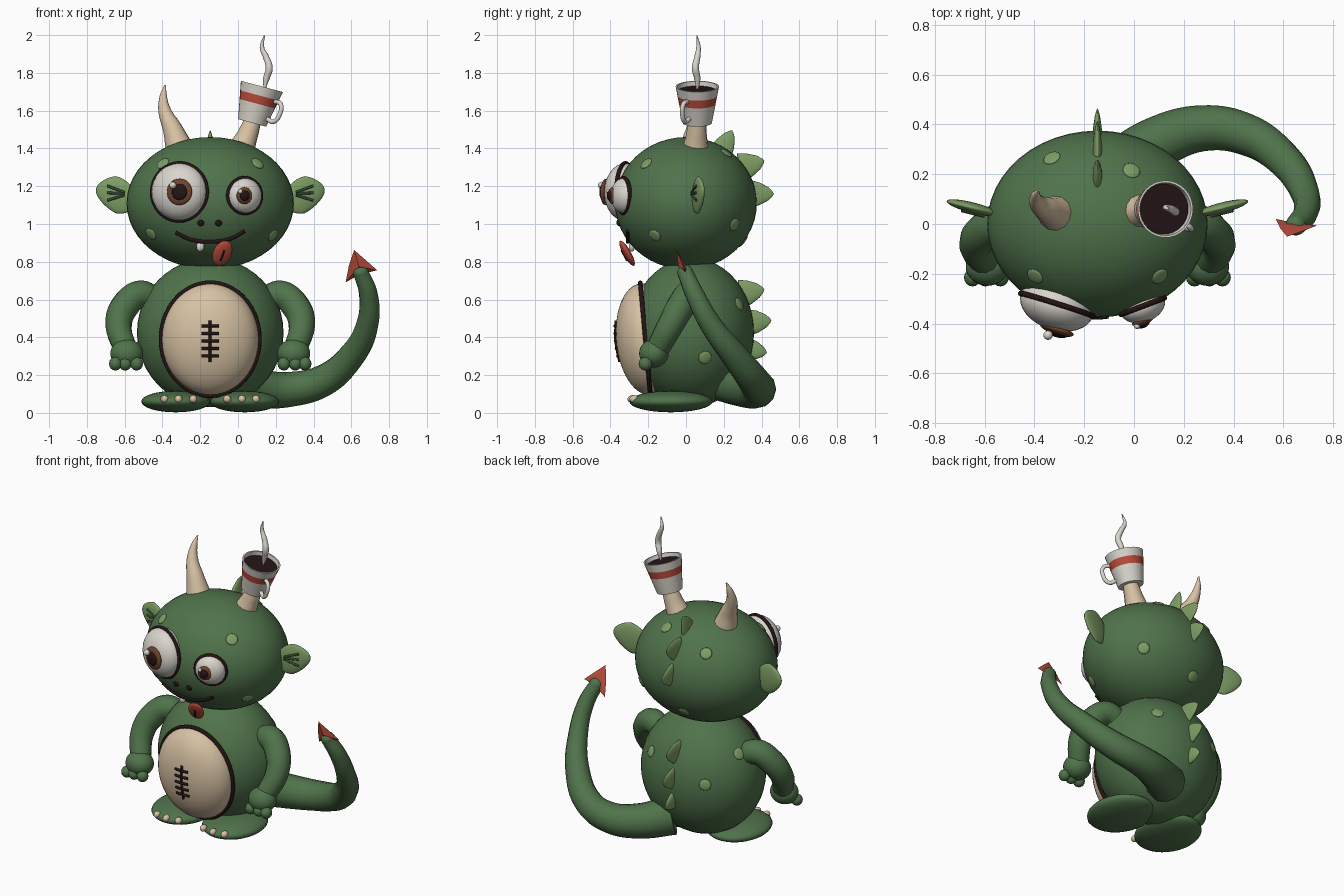
import bpy, bmesh, math
from mathutils import Vector, Matrix

if "Cube" in bpy.data.objects:
    bpy.data.objects.remove(bpy.data.objects["Cube"])


def material(name, rgb):
    m = bpy.data.materials.new(name)
    m.use_nodes = True
    m.diffuse_color = (*rgb, 1)
    m.node_tree.nodes["Principled BSDF"].inputs["Base Color"].default_value = (*rgb, 1)
    return m


GREEN = material("skin green", (0.08, 0.17, 0.07))
LIGHT = material("light green", (0.21, 0.34, 0.13))
DEEP = material("deep green", (0.03, 0.07, 0.03))
CREAM = material("cream", (0.68, 0.54, 0.37))
DARK = material("dark brown", (0.018, 0.007, 0.007))
IRIS = material("iris brown", (0.16, 0.055, 0.025))
RED = material("red", (0.5, 0.075, 0.045))
WHITE = material("off white", (0.7, 0.67, 0.61))

CX = -0.147  # body centre line
HEAD, HEAD_R = Vector((CX, 0, 1.11)), Vector((0.443, 0.375, 0.35))
BODY, BODY_R = Vector((CX, 0.03, 0.425)), Vector((0.388, 0.33, 0.395))


def aim(direction):
    return Vector(direction).to_track_quat('Z', 'Y').to_matrix().to_4x4()


def finish(name, bm, mats, matrix=Matrix(), angle=40):
    bmesh.ops.recalc_face_normals(bm, faces=bm.faces[:])
    me = bpy.data.meshes.new(name)
    bm.to_mesh(me)
    bm.free()
    ob = bpy.data.objects.new(name, me)
    bpy.context.collection.objects.link(ob)
    for m in mats:
        me.materials.append(m)
    ob.matrix_world = matrix
    bpy.ops.object.select_all(action='DESELECT')
    ob.select_set(True)
    bpy.context.view_layer.objects.active = ob
    bpy.ops.object.shade_smooth_by_angle(angle=math.radians(angle))
    return ob


def blob(name, loc, radii, mat, direction=(0, 0, 1), segs=32):
    """Ellipsoid whose local z points along direction."""
    bm = bmesh.new()
    bmesh.ops.create_uvsphere(bm, u_segments=segs, v_segments=segs // 2, radius=1)
    bm.transform(Matrix.Diagonal((*radii, 1)))
    return finish(name, bm, [mat], Matrix.Translation(loc) @ aim(direction), 180)


def tube(name, points, mat, cyclic=False):
    """Smooth tube through (x, y, z, radius) points."""
    cu = bpy.data.curves.new(name, 'CURVE')
    cu.dimensions = '3D'
    cu.bevel_depth, cu.bevel_resolution, cu.resolution_u = 1, 4, 8
    cu.use_fill_caps = True
    sp = cu.splines.new('BEZIER')
    sp.bezier_points.add(len(points) - 1)
    sp.use_cyclic_u = cyclic
    for bp, p in zip(sp.bezier_points, points):
        bp.co, bp.radius = p[:3], p[3]
        bp.handle_left_type = bp.handle_right_type = 'AUTO'
    tmp = bpy.data.objects.new(name, cu)
    bpy.context.collection.objects.link(tmp)
    me = tmp.evaluated_get(bpy.context.evaluated_depsgraph_get()).to_mesh()
    bm = bmesh.new()
    bm.from_mesh(me)
    bpy.data.objects.remove(tmp)
    bmesh.ops.remove_doubles(bm, verts=bm.verts[:], dist=1e-5)
    for f in bm.faces:
        f.material_index = 0
    return finish(name, bm, [mat], angle=60)


def lathe(name, profile, mats, matrix, rule=None):
    """Spin a (radius, height) profile around local z."""
    bm = bmesh.new()
    vs = [bm.verts.new((r, 0, h)) for r, h in profile]
    es = [bm.edges.new(p) for p in zip(vs, vs[1:])]
    bmesh.ops.spin(bm, geom=vs + es, cent=(0, 0, 0), axis=(0, 0, 1),
                   angle=math.tau, steps=32)
    bmesh.ops.remove_doubles(bm, verts=bm.verts[:], dist=1e-5)
    if rule:
        for f in bm.faces:
            f.material_index = rule(f.calc_center_median())
    return finish(name, bm, mats, matrix)


def ring(name, loc, direction, rx, ry, thick, mat):
    """Elliptical ring facing along direction."""
    m = Matrix.Translation(loc) @ aim(direction)
    pts = []
    for i in range(24):
        a = math.tau * i / 24
        pts.append((*(m @ Vector((rx * math.cos(a), ry * math.sin(a), 0))), thick))
    return tube(name, pts, mat, True)


def head_y(x, z):
    k = 1 - ((x - HEAD.x) / HEAD_R.x) ** 2 - ((z - HEAD.z) / HEAD_R.z) ** 2
    return HEAD.y - HEAD_R.y * math.sqrt(max(k, 0))


# Head, body and belly patch
blob("head", HEAD, HEAD_R, GREEN, segs=48)
blob("body", BODY, BODY_R, GREEN, segs=48)
FACING = Vector((0, -1, -0.09))
belly_mid = Vector((CX, -0.215, 0.39))
blob("belly_patch", belly_mid, (0.256, 0.296, 0.155), CREAM, FACING, 48)
ring("belly_rim", belly_mid, FACING, 0.26, 0.3, 0.012, DARK)


def belly_y(z):
    d = z - belly_mid.z
    return belly_mid.y - 0.155 * math.sqrt(1 - (d / 0.3) ** 2) - 0.07 * d - 0.002


tube("belly_seam", [(CX, belly_y(z), z, 0.008) for z in (0.27, 0.38, 0.49)], DARK)
for i in range(5):
    z = 0.3 + i * 0.04
    tube("belly_stitch", [(CX + d, belly_y(z) - 0.003 + abs(d) * 0.1, z, 0.008)
                          for d in (-0.045, 0, 0.045)], DARK)

# Paired limbs and ears
for s, side in ((-1, "right"), (1, "left")):
    def at(dx, y, z):
        return Vector((CX + s * dx, y, z))

    arm = [(0.29, 0.03, 0.59, 0.07), (0.37, 0.015, 0.625, 0.076), (0.455, -0.03, 0.56, 0.076),
           (0.485, -0.085, 0.46, 0.07), (0.45, -0.15, 0.34, 0.062)]
    tube(side + "_arm", [(*at(*p[:3]), p[3]) for p in arm], GREEN)
    blob(side + "_hand", at(0.442, -0.17, 0.315), (0.087, 0.078, 0.075), GREEN)
    for dx in (0.39, 0.45, 0.502):
        blob(side + "_finger", at(dx, -0.215, 0.26), (0.034, 0.036, 0.036), GREEN, segs=16)
    blob(side + "_foot", at(0.182, -0.08, 0.06), (0.183, 0.22, 0.057), GREEN)
    for dx in (0.09, 0.168, 0.242):
        blob(side + "_claw", at(dx, -0.285 + abs(dx - 0.168) * 0.15, 0.073),
             (0.021, 0.025, 0.021), CREAM, segs=16)

    bm = bmesh.new()
    bmesh.ops.create_uvsphere(bm, u_segments=32, v_segments=16, radius=1)
    for v in bm.verts:
        u = v.co.x
        v.co.z = 0.098 * v.co.z * (1 - 0.3 * max(u, 0)) + 0.022 * u
        v.co.x = s * 0.106 * u
        v.co.y = 0.022 * v.co.y + 0.026 * u
    finish(side + "_ear", bm, [LIGHT], Matrix.Translation(at(0.5, 0.065, 1.155)), 180)
    for dz in (-0.035, 0.005, 0.042):
        tube(side + "_ear_vein", [(*at(dx, 0.043 + (dx - 0.5) * 0.25, 1.16 + dz * k), 0.007)
                                  for dx, k in ((0.455, 0.2), (0.545, 1))], DEEP)


# Eyes
def eye(side, mid, normal, r, depth, iris_r, y):
    blob(side + "_eye", mid, (r, r, depth), WHITE, normal)
    ring(side + "_eye_rim", mid, normal, r, r, 0.011, DARK)
    p = Vector((mid[0], y, mid[2]))
    blob(side + "_iris", p, (iris_r, iris_r, 0.02), IRIS, normal)
    blob(side + "_pupil", p + Vector((0, -0.012, 0)), (iris_r * .63, iris_r * .63, 0.018), DARK, normal)
    h = iris_r * 0.27
    blob(side + "_glint", p + Vector((-iris_r * .5, -0.022, iris_r * .5)), (h, h, h), WHITE, segs=16)


eye("right", (-0.31, -0.325, 1.17), (-0.3, -0.95, 0.03), 0.152, 0.102, 0.07, -0.425)
eye("left", (0.035, -0.33, 1.15), (0.35, -0.93, 0), 0.093, 0.065, 0.045, -0.388)

# Nostrils, mouth, tooth, tongue
for x in (-0.197, -0.103):
    blob("nostril", (x, head_y(x, 1.005), 1.005), (0.018, 0.018, 0.012), DARK, (0, -1, -0.3), 16)
tube("mouth", [(x, head_y(x, z) - 0.004, z, 0.01) for x, z in
               ((-0.33, 0.955), (-0.25, 0.918), (-0.147, 0.906), (-0.04, 0.922), (0.035, 0.963))], DARK)
blob("tooth", (-0.2, head_y(-0.2, 0.88) - 0.008, 0.88), (0.021, 0.016, 0.026), WHITE, segs=16)
tongue_dir = Vector((0.1, -0.85, -0.5))
tongue = Matrix.Translation((-0.083, -0.312, 0.845)) @ aim(tongue_dir) @ Matrix.Rotation(-0.25, 4, 'Z')
ob = blob("tongue", (0, 0, 0), (0.05, 0.078, 0.02), RED)
ob.matrix_world = tongue
tube("tongue_groove", [(*(tongue @ Vector((0, y, 0.019))), 0.005) for y in (-0.035, 0.03)], DARK)

# Horns
tube("right_horn", [(-0.31, 0.04, 1.4, 0.075), (-0.345, 0.055, 1.5, 0.053), (-0.388, 0.085, 1.6, 0.034),
                    (-0.395, 0.115, 1.68, 0.019), (-0.385, 0.135, 1.735, 0.004)], CREAM)
tube("left_horn_stump", [(0.02, 0.05, 1.4, 0.07), (0.05, 0.055, 1.47, 0.056),
                         (0.08, 0.06, 1.55, 0.045)], CREAM)

# Cup with band, coffee, handle and steam
cup = Matrix.Translation((0.075, 0.06, 1.535)) @ Matrix.Rotation(0.26, 4, 'Y')
outer = [(0.077 + 0.19 * h, h) for h in (0, 0.105, 0.15, 0.2)]
lathe("cup", [(0, 0)] + outer + [(0.106, 0.2), (0.1, 0.16), (0, 0.16)], [WHITE, RED], cup,
      lambda c: int(0.11 < c.z < 0.145 and c.xy.length > 0.09))
lathe("coffee", [(0, 0.165), (0.101, 0.165), (0.101, 0.176), (0, 0.176)], [DARK], cup)
turn = cup @ Matrix.Rotation(-0.55, 4, 'Z')
tube("cup_handle", [(*(turn @ Vector((r, 0, h))), 0.012) for r, h in
                    ((0.085, 0.04), (0.125, 0.035), (0.152, 0.085), (0.14, 0.135), (0.095, 0.14))], WHITE)
tube("steam", [(0.14, 0.06, 1.715, 0.006), (0.15, 0.06, 1.77, 0.017), (0.165, 0.05, 1.825, 0.019),
               (0.148, 0.06, 1.885, 0.016), (0.127, 0.066, 1.935, 0.012), (0.14, 0.058, 1.998, 0.003)], WHITE)

# Tail with spade tip
tube("tail", [(-0.06, 0.22, 0.17, 0.12), (0.1, 0.33, 0.13, 0.105), (0.28, 0.385, 0.125, 0.092),
              (0.45, 0.36, 0.17, 0.084), (0.6, 0.26, 0.3, 0.072), (0.685, 0.13, 0.47, 0.058),
              (0.69, 0.045, 0.63, 0.05), (0.65, -0.005, 0.745, 0.042)], GREEN)
blob("tail_end", (0.65, -0.005, 0.745), (0.042, 0.042, 0.038), GREEN, (-0.3, -0.4, 1), 16)
bm = bmesh.new()
rim = [bm.verts.new((x, -0.05 + (0.86 - z) * 0.42, z)) for x, z in
       ((0.615, 0.862), (0.675, 0.81), (0.737, 0.755), (0.65, 0.735), (0.57, 0.692), (0.587, 0.78))]
for d in (-0.022, 0.022):
    peak = bm.verts.new((0.64, -0.018 + d, 0.775))
    for a, b in zip(rim, rim[1:] + rim[:1]):
        bm.faces.new((a, b, peak))
finish("tail_spade", bm, [RED])

# Back fins: (base y, base z, tip y, tip z, half length)
for by, bz, ty, tz, half in ((0.19, 1.39, 0.245, 1.495, 0.06), (0.29, 1.3, 0.415, 1.335, 0.075),
                             (0.35, 1.16, 0.465, 1.16, 0.07), (0.29, 0.63, 0.415, 0.655, 0.075),
                             (0.34, 0.48, 0.452, 0.49, 0.068), (0.34, 0.335, 0.428, 0.318, 0.056)):
    up = Vector((0, ty - by, tz - bz))
    across = Vector((1, 0, 0)).cross(up.normalized()) * half
    m = Matrix((Vector((0.02, 0, 0)), across, up)).transposed().to_4x4()
    m.translation = (CX, by, bz)
    bm_fin = [(0, -0.1), (1, 0), (0.85, 0.35), (0.5, 0.75), (0.2, 0.93), (0, 1)]
    lathe("back_fin", bm_fin, [LIGHT], m)


# Skin spots, given as offsets from the centre of the part
def spots(name, mid, radii, offsets):
    for o in offsets:
        d = Vector(o)
        d /= math.sqrt(sum((c / r) ** 2 for c, r in zip(d, radii)))
        normal = [c / r ** 2 for c, r in zip(d, radii)]
        blob(name, mid + d, (0.036, 0.036, 0.008), LIGHT, normal, 16)


spots("head_spot", HEAD, HEAD_R, [
    (-0.25, -0.21, 0.21), (0.25, -0.21, 0.21), (-0.318, -0.2, -0.165), (0.342, -0.17, -0.175),
    (-0.183, 0.265, 0.2), (0.137, 0.215, 0.265), (0.28, 0.25, -0.11), (-0.05, 0.3, -0.2)])
spots("body_spot", BODY, BODY_R, [
    (0.2, 0.25, 0.15), (0.35, 0.07, -0.13), (-0.2, 0.27, 0.05), (-0.3, 0.08, 0.2)])
